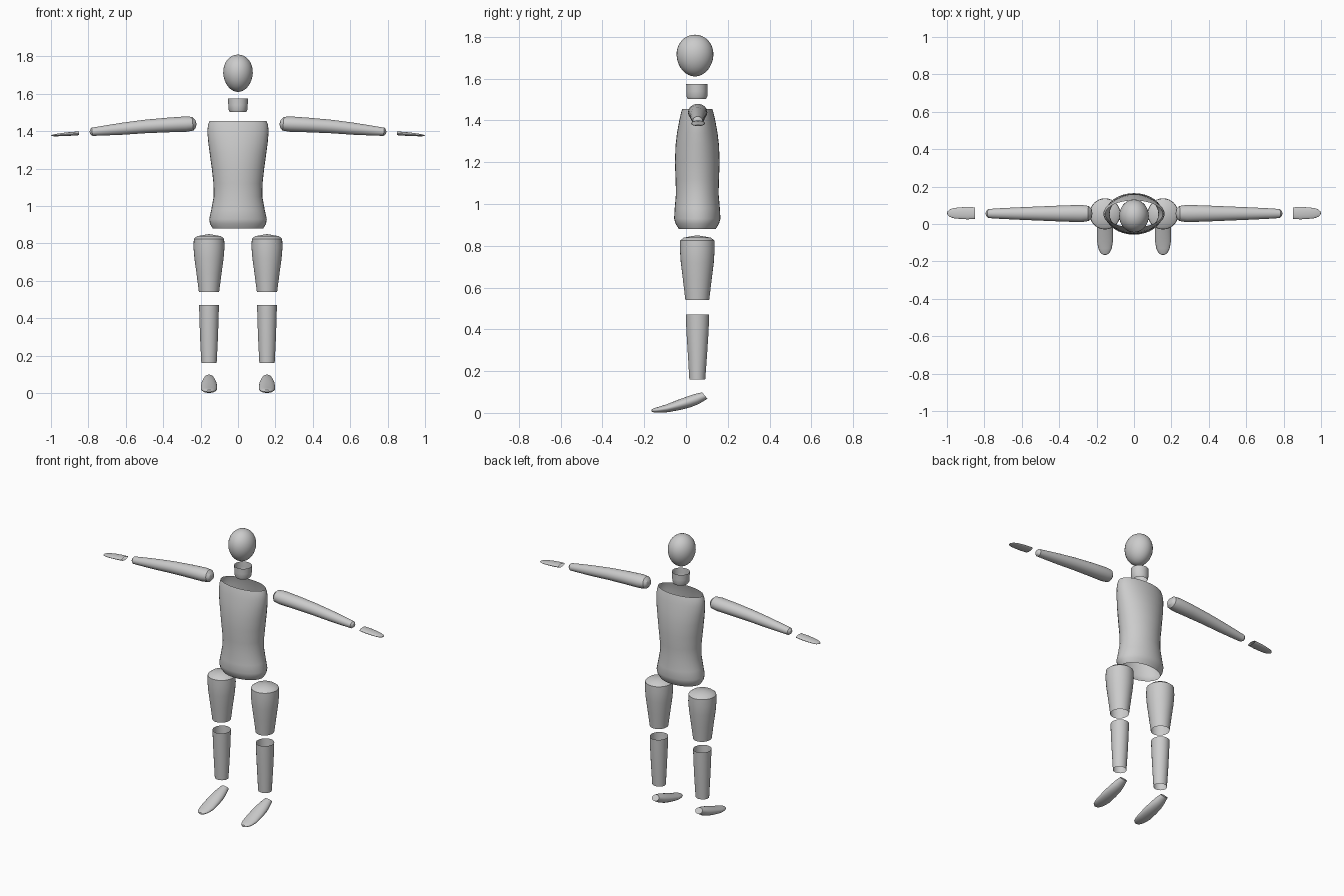
import bpy
import bmesh
from math import sin, cos, pi, radians
from mathutils import Vector

CY = 0.054        # depth of the body axis
LEG_X = 0.155     # sideways offset of each leg
X, Y, Z = Vector((1, 0, 0)), Vector((0, 1, 0)), Vector((0, 0, 1))


def loft(name, rings, sides=32, mirror=False):
    """Skin a tube through elliptical rings (centre, u half-axis, v half-axis).
    Ends stay open unless a ring shrinks to a point."""
    bm = bmesh.new()
    loops = []
    for c, u, v in rings:
        loops.append([bm.verts.new(Vector(c) + u * cos(2 * pi * i / sides) + v * sin(2 * pi * i / sides))
                      for i in range(sides)])
    for a, b in zip(loops, loops[1:]):
        for i in range(sides):
            j = (i + 1) % sides
            bm.faces.new((a[i], a[j], b[j], b[i]))
    bmesh.ops.remove_doubles(bm, verts=bm.verts, dist=1e-5)
    bmesh.ops.recalc_face_normals(bm, faces=bm.faces)
    mesh = bpy.data.meshes.new(name)
    bm.to_mesh(mesh)
    bm.free()
    ob = bpy.data.objects.new(name, mesh)
    bpy.context.collection.objects.link(ob)
    bpy.ops.object.select_all(action='DESELECT')
    bpy.context.view_layer.objects.active = ob
    ob.select_set(True)
    bpy.ops.object.shade_smooth_by_angle(angle=radians(30))
    if mirror:
        mod = ob.modifiers.new("Mirror", 'MIRROR')
        mod.use_mirror_merge = False
    return ob


def upright(name, x, profile, mirror=False):
    """Vertical tube from (z, half width, half depth, y centre)."""
    return loft(name, [((x, y, z), X * rx, Y * ry) for z, rx, ry, y in profile], mirror=mirror)


def sideways(name, y, tilt, profile):
    """Tube running out along x from (x, z, half depth, half height), mirrored."""
    up = Vector((sin(tilt), 0, cos(tilt)))
    return loft(name, [((x, y, z), Y * ry, up * rz) for x, z, ry, rz in profile], mirror=True)


# Head: egg slightly narrower towards the chin
head = []
for i in range(17):
    a = pi * i / 16
    taper = 1 - 0.06 * cos(a) * (-1)
    head.append((1.71 + 0.1 * cos(a), 0.079 * sin(a) * taper, 0.088 * sin(a) * taper, 0.043))
upright("head", 0, head)

# Neck: short open sleeve
upright("neck", 0, [
    (1.575, 0.053, 0.051, 0.052), (1.54, 0.052, 0.050, 0.052),
    (1.515, 0.050, 0.050, 0.052), (1.502, 0.043, 0.044, 0.052)])

# Torso: open shell, broad chest, narrow waist, rounded hips
upright("torso", 0, [
    (1.455, 0.153, 0.072, CY), (1.435, 0.160, 0.078, CY), (1.40, 0.164, 0.086, CY),
    (1.34, 0.159, 0.097, CY), (1.28, 0.151, 0.104, CY), (1.20, 0.140, 0.107, CY),
    (1.12, 0.131, 0.104, CY), (1.05, 0.130, 0.102, CY), (0.98, 0.143, 0.108, CY),
    (0.93, 0.154, 0.111, CY), (0.905, 0.150, 0.104, CY), (0.88, 0.135, 0.088, CY)])

# Thighs: domed top, open at the knee
upright("thigh", LEG_X, [
    (0.85, 0, 0, CY), (0.839, 0.064, 0.064, CY), (0.825, 0.081, 0.082, CY),
    (0.78, 0.083, 0.083, CY), (0.72, 0.078, 0.079, CY), (0.64, 0.067, 0.069, CY),
    (0.54, 0.054, 0.057, CY)], True)

# Shins: open tapered tubes
upright("shin", LEG_X, [
    (0.47, 0.053, 0.056, 0.055), (0.39, 0.051, 0.053, 0.055),
    (0.28, 0.047, 0.046, 0.055), (0.16, 0.041, 0.038, 0.054)], True)

# Feet: slipper from (y, z, half width, half height, tilt)
foot = [
    (0.090, 0.083, 0, 0, 40), (0.090, 0.083, 0.024, 0.020, 40),
    (0.050, 0.066, 0.034, 0.026, 25), (0.015, 0.053, 0.040, 0.027, 19),
    (-0.03, 0.039, 0.043, 0.025, 15), (-0.09, 0.022, 0.043, 0.019, 10),
    (-0.13, 0.015, 0.036, 0.014, 6), (-0.153, 0.012, 0.025, 0.010, 3),
    (-0.163, 0.011, 0.013, 0.006, 0), (-0.166, 0.011, 0, 0, 0)]
loft("foot", [((LEG_X, y, z), X * rx, Vector((0, -sin(radians(t)), cos(radians(t)))) * rz)
              for y, z, rx, rz, t in foot], mirror=True)

# Arms: domed at shoulder and wrist, tapering outwards
sideways("arm", 0.056, radians(6), [
    (0.222, 1.441, 0, 0), (0.227, 1.441, 0.024, 0.021), (0.242, 1.440, 0.040, 0.037),
    (0.28, 1.438, 0.046, 0.041), (0.38, 1.433, 0.043, 0.039), (0.50, 1.425, 0.038, 0.036),
    (0.62, 1.413, 0.033, 0.032), (0.72, 1.403, 0.028, 0.026), (0.78, 1.397, 0.024, 0.022),
    (0.790, 1.396, 0.014, 0.013), (0.794, 1.3955, 0, 0)])

# Hands: flat paddles, open at the wrist, rounded tips
sideways("hand", 0.058, radians(4), [
    (0.85, 1.389, 0.031, 0.010), (0.89, 1.386, 0.033, 0.010), (0.93, 1.383, 0.031, 0.009),
    (0.965, 1.380, 0.027, 0.007), (0.985, 1.378, 0.020, 0.005), (0.996, 1.377, 0.010, 0.003),
    (1.0, 1.376, 0, 0)])
